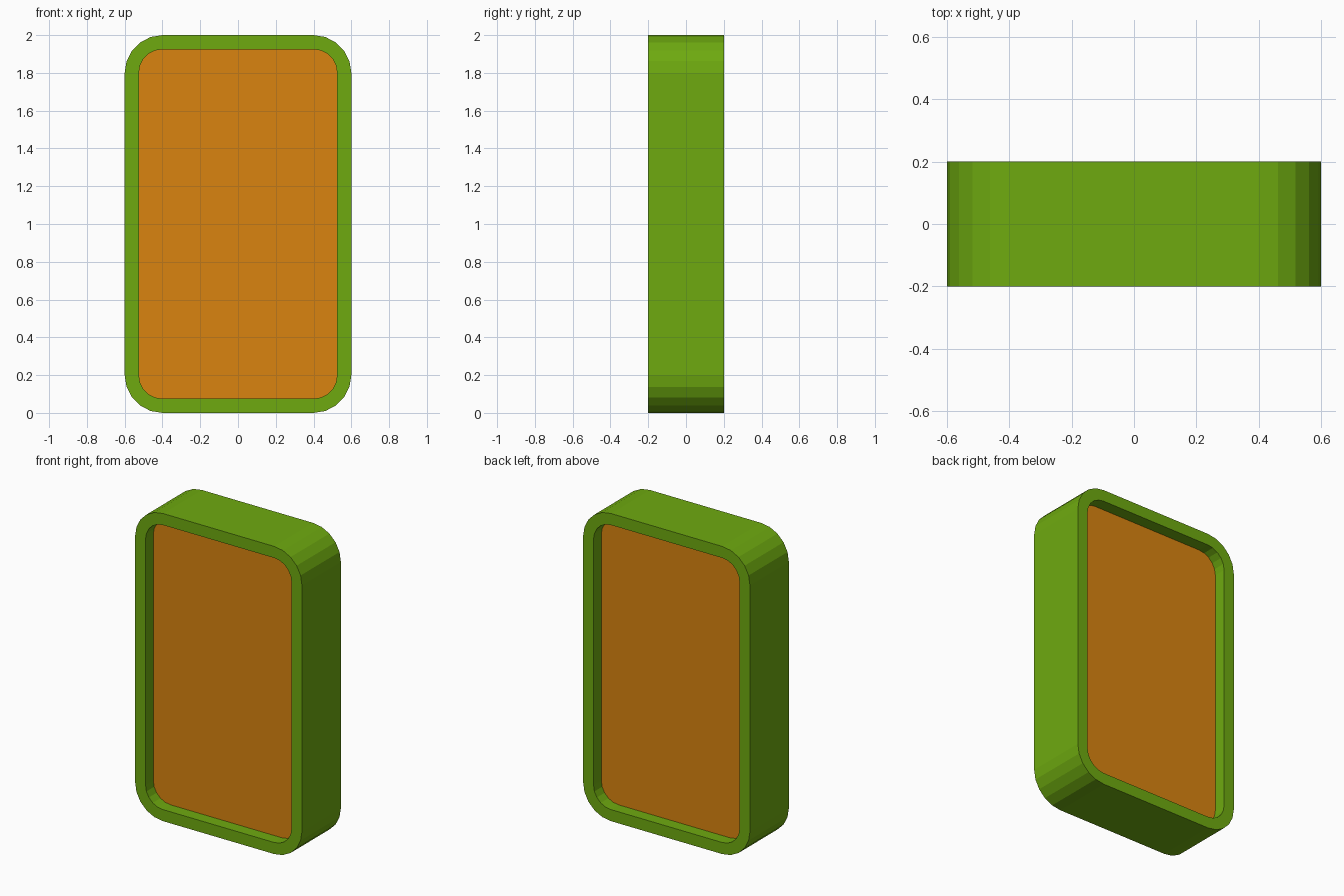
import bpy
import bmesh
import math

if "Cube" in bpy.data.objects:
    bpy.data.objects.remove(bpy.data.objects["Cube"])

WIDTH, HEIGHT, DEPTH = 1.2, 2.0, 0.4
RIM = 0.075        # rim thickness seen from the front
RECESS = 0.08      # how far the panels sit behind the rim
RADIUS, SEGMENTS = 0.2, 5


def material(name, rgb):
    mat = bpy.data.materials.new(name)
    mat.diffuse_color = (*rgb, 1.0)
    mat.use_nodes = True
    mat.node_tree.nodes["Principled BSDF"].inputs["Base Color"].default_value = mat.diffuse_color
    return mat


def outline(inset):
    """Rounded rectangle in x-z; inset shrinks it with concentric corners."""
    r = RADIUS - inset
    cx, cz = WIDTH / 2 - RADIUS, HEIGHT / 2 - RADIUS
    points = []
    for corner, (sx, sz) in enumerate([(1, 1), (-1, 1), (-1, -1), (1, -1)]):
        for i in range(SEGMENTS + 1):
            a = math.radians(90) * (corner + i / SEGMENTS)
            points.append((sx * cx + r * math.cos(a),
                           HEIGHT / 2 + sz * cz + r * math.sin(a)))
    return points


def ring(bm, inset, y):
    return [bm.verts.new((x, y, z)) for x, z in outline(inset)]


def bridge(bm, a, b):
    n = len(a)
    for i in range(n):
        j = (i + 1) % n
        bm.faces.new((a[i], a[j], b[j], b[i]))


def finish(bm, name, mat):
    bmesh.ops.recalc_face_normals(bm, faces=bm.faces[:])
    mesh = bpy.data.meshes.new(name)
    bm.to_mesh(mesh)
    bm.free()
    mesh.materials.append(mat)
    obj = bpy.data.objects.new(name, mesh)
    bpy.context.collection.objects.link(obj)
    return obj


green = material("green", (0.156, 0.402, 0.005))
orange = material("orange", (0.70, 0.23, 0.005))

# Rounded frame: closed tube with a rectangular section
bm = bmesh.new()
half = DEPTH / 2
rings = [ring(bm, inset, y) for inset, y in
         [(0, -half), (0, half), (RIM, half), (RIM, -half)]]
for k in range(4):
    bridge(bm, rings[k], rings[(k + 1) % 4])
finish(bm, "frame", green)

# Inner panel, recessed equally at front and back
bm = bmesh.new()
front, back = (ring(bm, RIM, s * (half - RECESS)) for s in (-1, 1))
bm.faces.new(front)
bm.faces.new(back)
bridge(bm, front, back)
finish(bm, "panel", orange)
